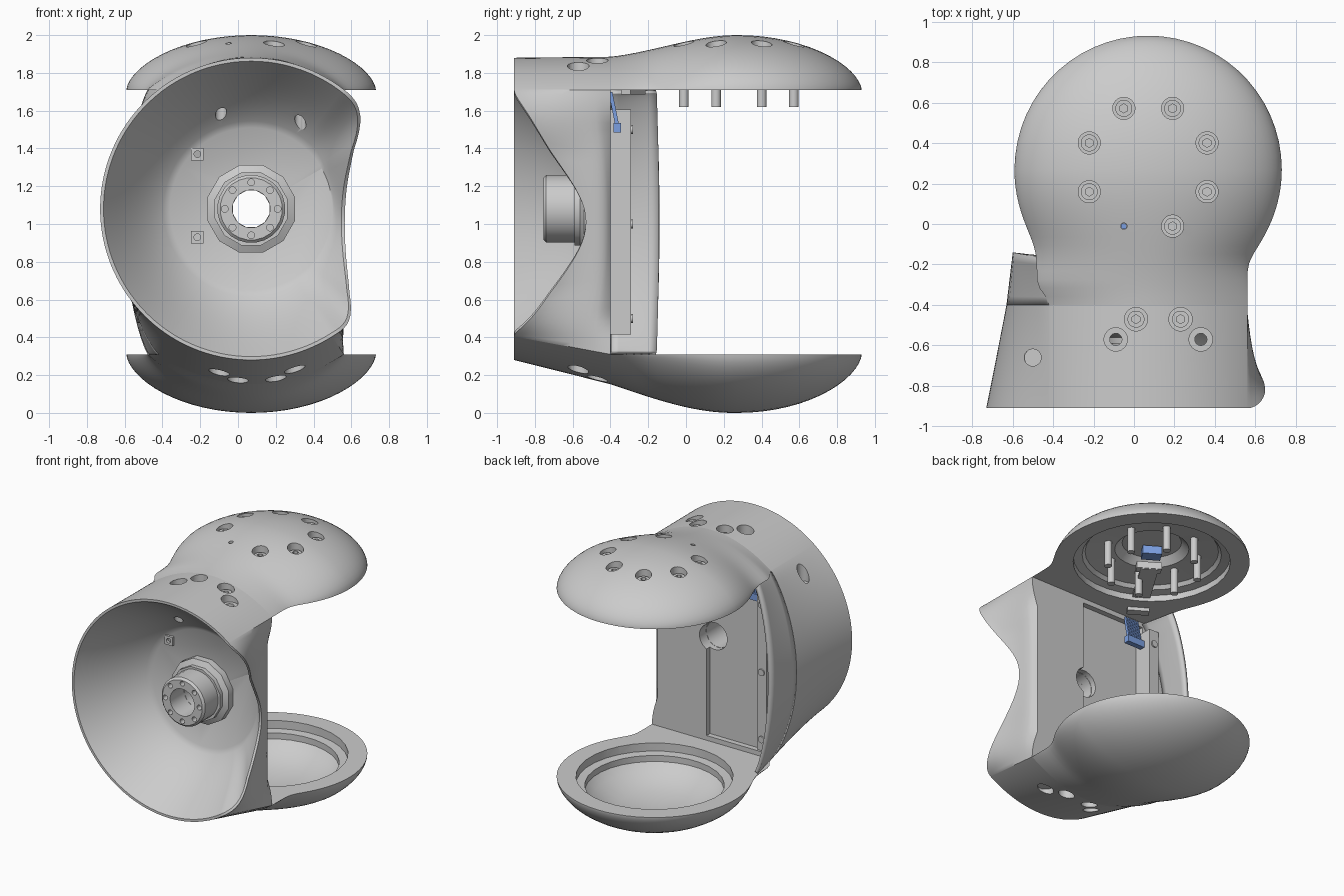
import bpy, bmesh
from math import sin, cos, pi, radians, hypot, exp
from mathutils import Matrix, Vector

if "Cube" in bpy.data.objects:
    bpy.data.objects.remove(bpy.data.objects["Cube"])

CX, CZ, DY, R = 0.07, 1.08, 0.27, 0.66   # bore axis and dome centre / radius


def finish(name, bm, smooth=True):
    bmesh.ops.remove_doubles(bm, verts=bm.verts, dist=1e-5)
    bmesh.ops.recalc_face_normals(bm, faces=bm.faces)
    me = bpy.data.meshes.new(name)
    bm.to_mesh(me)
    bm.free()
    ob = bpy.data.objects.new(name, me)
    bpy.context.collection.objects.link(ob)
    if smooth:
        shade(ob)
    return ob


def shade(ob):
    bpy.ops.object.select_all(action='DESELECT')
    ob.select_set(True)
    bpy.context.view_layer.objects.active = ob
    bpy.ops.object.shade_smooth_by_angle(angle=radians(35))


def loft(name, rings, ends=True):
    bm = bmesh.new()
    vs = [[bm.verts.new(p) for p in r] for r in rings]
    n = len(vs[0])
    for a, b in zip(vs, vs[1:]):
        for i in range(n):
            bm.faces.new((a[i], a[(i + 1) % n], b[(i + 1) % n], b[i]))
    if ends:
        bm.faces.new(vs[0])
        bm.faces.new(vs[-1])
    return finish(name, bm)


def lathe(name, prof, segs, loc, axis='Z'):
    """Closed (radius, height) profile turned about Z or Y."""
    rings = []
    for k in range(segs):
        a = 2 * pi * (k + .5) / segs
        if axis == 'Z':
            rings.append([(loc[0] + r * cos(a), loc[1] + r * sin(a), loc[2] + h) for r, h in prof])
        else:
            rings.append([(loc[0] + r * cos(a), loc[1] + h, loc[2] + r * sin(a)) for r, h in prof])
    return loft(name, rings + [rings[0]], False)


def rod(name, x, y, z0, z1, r, segs=20):
    return lathe(name, [(0, z0), (r, z0), (r, z1), (0, z1)], segs, (x, y, 0))


def rod_y(name, x, z, y0, y1, r, segs=12):
    return lathe(name, [(0, y0), (r, y0), (r, y1), (0, y1)], segs, (x, 0, z), 'Y')


def box(name, c, s, rot=0, tilt=0, mat=None):
    bm = bmesh.new()
    m = (Matrix.Translation(c) @ Matrix.Rotation(rot, 4, 'Z')
         @ Matrix.Rotation(tilt, 4, 'X') @ Matrix.Diagonal((*s, 1)))
    bmesh.ops.create_cube(bm, size=1, matrix=m)
    ob = finish(name, bm, False)
    if mat:
        ob.data.materials.append(mat)
    return ob


def cut(ob, cutters):
    for c in cutters:
        c.hide_render = True
        shade(ob)
        m = ob.modifiers.new('cut', 'BOOLEAN')
        m.operation, m.solver, m.object = 'DIFFERENCE', 'EXACT', c
        bpy.ops.object.modifier_move_to_index(modifier=m.name, index=0)
        bpy.ops.object.modifier_apply(modifier=m.name)
        bpy.data.objects.remove(c)
    shade(ob)


def ss(t):
    t = min(1, max(0, t))
    return t * t * (3 - 2 * t)


# Shared outline functions: half width, and arched section above / below
def half_width(y, left=False):
    c = R * max(0, 1 - ((y - DY) / R) ** 2) ** .5
    neck = .49 + (.06 * ss((y + .4) / .12) if left else 0)
    return c if y > DY else (c ** 20 + neck ** 20) ** .05


def arch(y, u, top):
    h = .17 + .12 * ss((y + .5) / .77) if top else .04 + .27 * ss((y + .95) / 1.2)
    p = 1 - .4 * ss((y + .5) / .77)
    if y > DY:
        h *= max(0, 1 - ((y - DY) / R) ** 2) ** .6
    h *= max(0, 1 - u * u) ** p
    return Vector((CX + u * half_width(y, u < 0), y, 1.71 + h if top else .31 - h))


def left_wall(y, v):
    t = (y + .4) / .25
    return Vector((CX - .49 - .06 * t - (.21 - .09 * t) * max(0, 1 - v * v) ** .85, y, 1.01 + .7 * v))


# Domed caps, top and bottom
N = 32
us = [-cos(pi * i / N) for i in range(N + 1)]
ys = [-.4 + .67 * i / 16 for i in range(17)] + [DY + R * sin(radians(a)) for a in range(6, 89, 6)] + [DY + R * .9995]
caps = {}
for name, top in (('upper_cap', True), ('lower_cap', False)):
    caps[name] = loft(name, [[arch(y, u, top) for u in us] for y in ys])

screw_xy = [(CX + .315 * cos(pi / 8 + k * pi / 4), .28 + .315 * sin(pi / 8 + k * pi / 4)) for k in range(8)]
PIN = 5                                     # position that holds a tiny light instead of a screw
hollow = lathe('hollow', [(0, 1.86), (.2, 1.86), (.25, 1.81), (.45, 1.79), (.47, 1.765), (.53, 1.755),
                          (.53, 1.65), (0, 1.65)], 32, (CX, DY, 0))
wells = [rod('well', x, y, 1.89, 2.1, .055 if k != PIN else .016) for k, (x, y) in enumerate(screw_xy)]
cut(caps['upper_cap'], [hollow] + wells)
hollow = lathe('hollow', [(0, .06), (.25, .08), (.42, .15), (.47, .2), (.47, .245), (.53, .25),
                          (.53, .36), (0, .36)], 32, (CX, DY, 0))
cut(caps['lower_cap'], [hollow])

# Flared barrel: arched / walled rear section blended to a circular mouth
K = 20
sec = []                                    # rear point and right-side bell weight
for i in range(N):
    sec.append((arch(-.4, us[i], True), 0))
for i in range(2 * K):
    v = 1 - i / K
    sec.append((Vector((CX + half_width(-.4), -.4, 1.01 + .7 * v)), .5 + .5 * cos(pi * v)))
for i in range(N):
    sec.append((arch(-.4, -us[i], False), 0))
for i in range(2 * K):
    sec.append((left_wall(-.4, -1 + i / K), 0))


def barrel_point(p, bell, t):
    rim = -.91 + .38 * bell
    y = -.4 + (rim + .4) * t
    d = hypot(p.x - CX, p.z - CZ)
    w = ((-.4 - y) / .51) ** (1 + 1.9 * min(1, bell * 2))
    k = (1 - w) + w * .8 / d
    x = CX + (p.x - CX) * k - .045 * min(1, bell * 5) * exp(-(-.4 - y) / .03)
    return Vector((x, y, CZ + (p.z - CZ) * k))


rings = [[barrel_point(p, b, j / 12) for p, b in sec] for j in range(13)]
rim = rings[-1]
for j in range(11):
    t = j / 10
    ring = []
    for q in rim:
        d = hypot(q.x - CX, q.z - CZ)
        r = (d - .018) * (1 - t) + .43 * t
        ring.append(Vector((CX + (q.x - CX) * r / d, q.y + (-.49 - q.y) * (.5 * t + .5 * sin(t * pi / 2)),
                            CZ + (q.z - CZ) * r / d)))
    rings.append(ring)
barrel = loft('flared_barrel', rings)
upper4 = [(-.09, -.57), (.01, -.47), (.23, -.47), (.33, -.57)]
lower4 = [(-.1, -.57), (0, -.47), (.2, -.47), (.3, -.57)]
cut(barrel, [box('rear_recess', (-.15, -.35, 1.01), (.52, .18, 1.33)),
             rod_y('bore', CX, CZ, -.8, 0, .1, 32)]
    + [rod('well', x, y, 1.8, 2, .058) for x, y in upper4]
    + [rod('well', x, y, -.1, .26, .055) for x, y in lower4]
    + [rod('hole', x, y, 1.4, 1.85, .03) for x, y in (upper4[0], upper4[3])]
    + [rod('hole', -.5, -.66, 1.54, 1.9, .042)])

# Left wing behind the barrel
bm = bmesh.new()
g = [[bm.verts.new(left_wall(-.4 + (.24 + .02 * (1 - v * v)) * j / 6, v)) for j in range(7)]
     for v in [-cos(pi * i / 24) for i in range(25)]]
for a, b in zip(g, g[1:]):
    for j in range(6):
        bm.faces.new((a[j], b[j], b[j + 1], a[j + 1]))
wing = finish('left_wing', bm)
inner = wing.modifiers.new('thickness', 'SOLIDIFY')
inner.thickness = .025
inner.offset = -1 if wing.data.polygons[72].normal.x < 0 else 1

# Bearing hub inside the mouth
lathe('hub_flange', [(.1, -.48), (.24, -.48), (.24, -.54), (.2, -.56), (.2, -.59), (.1, -.59)], 12, (CX, 0, CZ), 'Y')
hub = lathe('hub', [(.1, -.55), (.18, -.55), (.18, -.74), (.165, -.755), (.1, -.755)], 24, (CX, 0, CZ), 'Y')
cut(hub, [rod_y('bolt', CX + .14 * cos(k * pi / 4), CZ + .14 * sin(k * pi / 4), -.8, -.7, .018) for k in range(8)])

# Socket screws: long ones through the dome, short ones in the neck
for k, (x, y) in enumerate(screw_xy):
    rod('dome_screw_pin', x, y, 1.62, 1.88, .026, 16)
    if k != PIN:
        head = rod('dome_screw_head', x, y, 1.885, 1.925, .042)
        cut(head, [rod('hex', x, y, 1.9, 2, .022, 6)])
for x, y in upper4[1:3]:
    head = rod('neck_screw_head', x, y, 1.79, 1.835, .042)
    cut(head, [rod('hex', x, y, 1.815, 2, .022, 6)])

# Inner pads in the mouth, rear rail with screws
for z in (1.37, .93):
    pad = box('mouth_pad', (-.215, -.49, z), (.065, .04, .065))
    cut(pad, [rod_y('hole', -.215, z, -.7, -.4, .018)])
box('rear_rail', (-.42, -.36, 1.01), (.08, .14, 1.19))
for z in (.5, 1.0, 1.5):
    rod_y('rail_screw', -.42, z, -.3, -.28, .025)

# Cable bracket under the upper cap and blue ribbon connectors
blue = bpy.data.materials.new('blue')
blue.diffuse_color = (.2, .35, .75, 1)
blue.use_nodes = True
blue.node_tree.nodes["Principled BSDF"].inputs["Base Color"].default_value = blue.diffuse_color
turn = -.55
box('cable_bracket', (-.14, -.06, 1.745), (.12, .5, .02), turn)
box('bracket_clip', (-.02, .13, 1.765), (.17, .06, .05), turn)
box('bracket_foot', (-.27, -.28, 1.7), (.15, .06, .03), turn)
box('cable_plug', (.04, .23, 1.81), (.13, .09, .06), turn, 0, blue)
box('lower_plug', (-.31, -.365, 1.51), (.14, .04, .05), 0, 0, blue)
for k in range(6):
    box('ribbon_wire', (-.36 + k * .02, -.38, 1.6), (.012, .02, .2), 0, .2, blue)
rod('indicator', *screw_xy[PIN], 1.88, 1.93, .015, 12).data.materials.append(blue)
